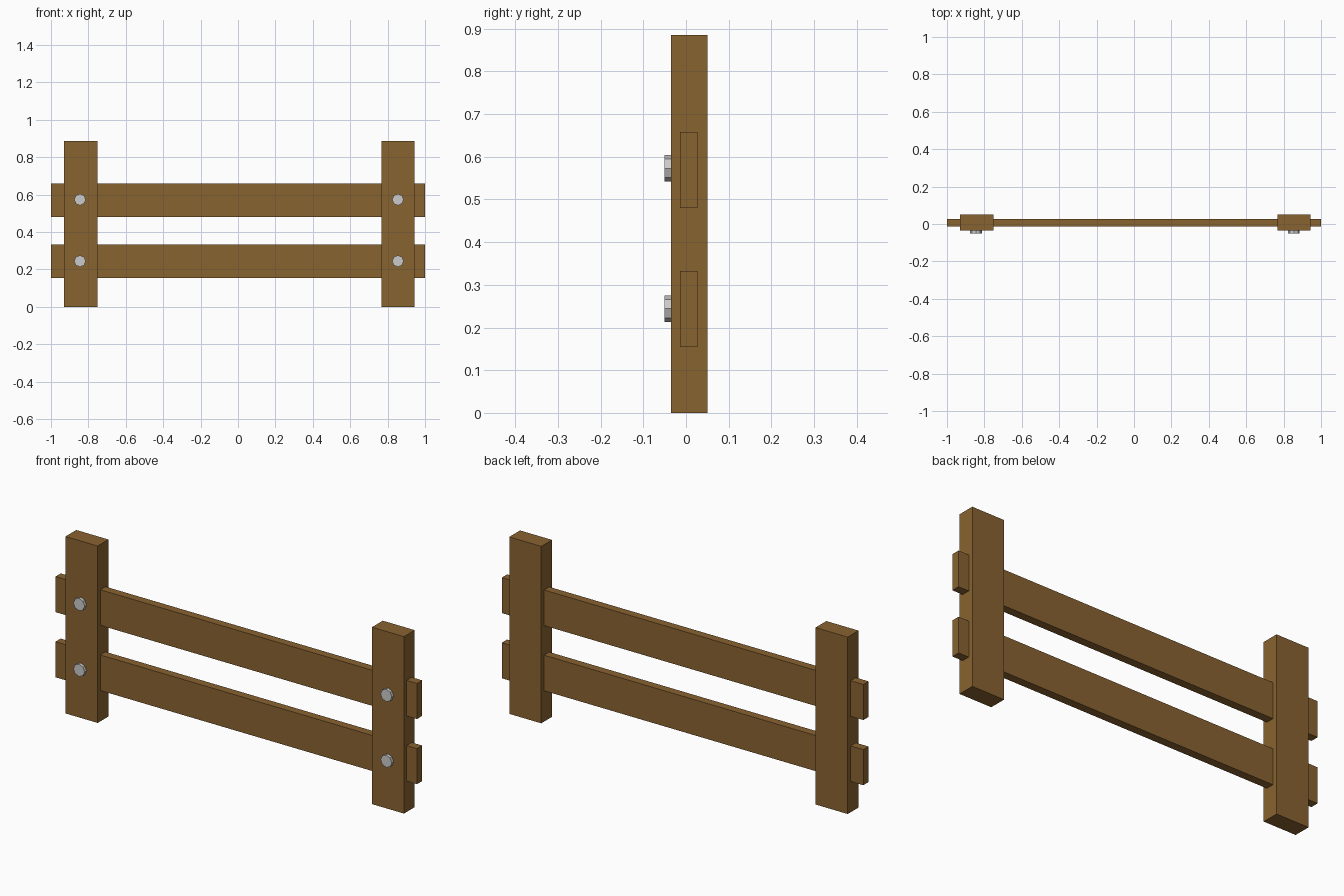
import bpy
import math

if "Cube" in bpy.data.objects:
    bpy.data.objects.remove(bpy.data.objects["Cube"])


def material(name, color):
    mat = bpy.data.materials.new(name)
    mat.diffuse_color = color
    mat.use_nodes = True
    mat.node_tree.nodes["Principled BSDF"].inputs["Base Color"].default_value = mat.diffuse_color
    return mat


wood = material("wood", (0.25, 0.125, 0.03, 1))


def plank(name, x, y, z):
    """Box from (min, max) ranges on each axis."""
    center = [(a + b) / 2 for a, b in (x, y, z)]
    bpy.ops.mesh.primitive_cube_add(size=1, location=center)
    obj = bpy.context.object
    obj.name = name
    obj.scale = [b - a for a, b in (x, y, z)]
    bpy.ops.object.transform_apply(location=False, rotation=False, scale=True)
    obj.data.materials.append(wood)


# Upright posts
for side, x in (("left", (-0.93, -0.752)), ("right", (0.766, 0.943))):
    plank(side + "_post", x, (-0.035, 0.05), (0, 0.885))

# Horizontal rails passing through the posts
for level, z in (("lower", (0.154, 0.332)), ("upper", (0.48, 0.658))):
    plank(level + "_rail", (-1, 1), (-0.014, 0.027), z)

# Grey octagonal bolt heads on the front of each post
for side, x in (("left", -0.845), ("right", 0.855)):
    for level, z in (("lower", 0.244), ("upper", 0.573)):
        bpy.ops.mesh.primitive_cylinder_add(
            vertices=8, radius=0.031, depth=0.02,
            location=(x, -0.04, z), rotation=(math.pi / 2, 0, 0))
        bpy.context.object.name = f"{side}_{level}_bolt"
